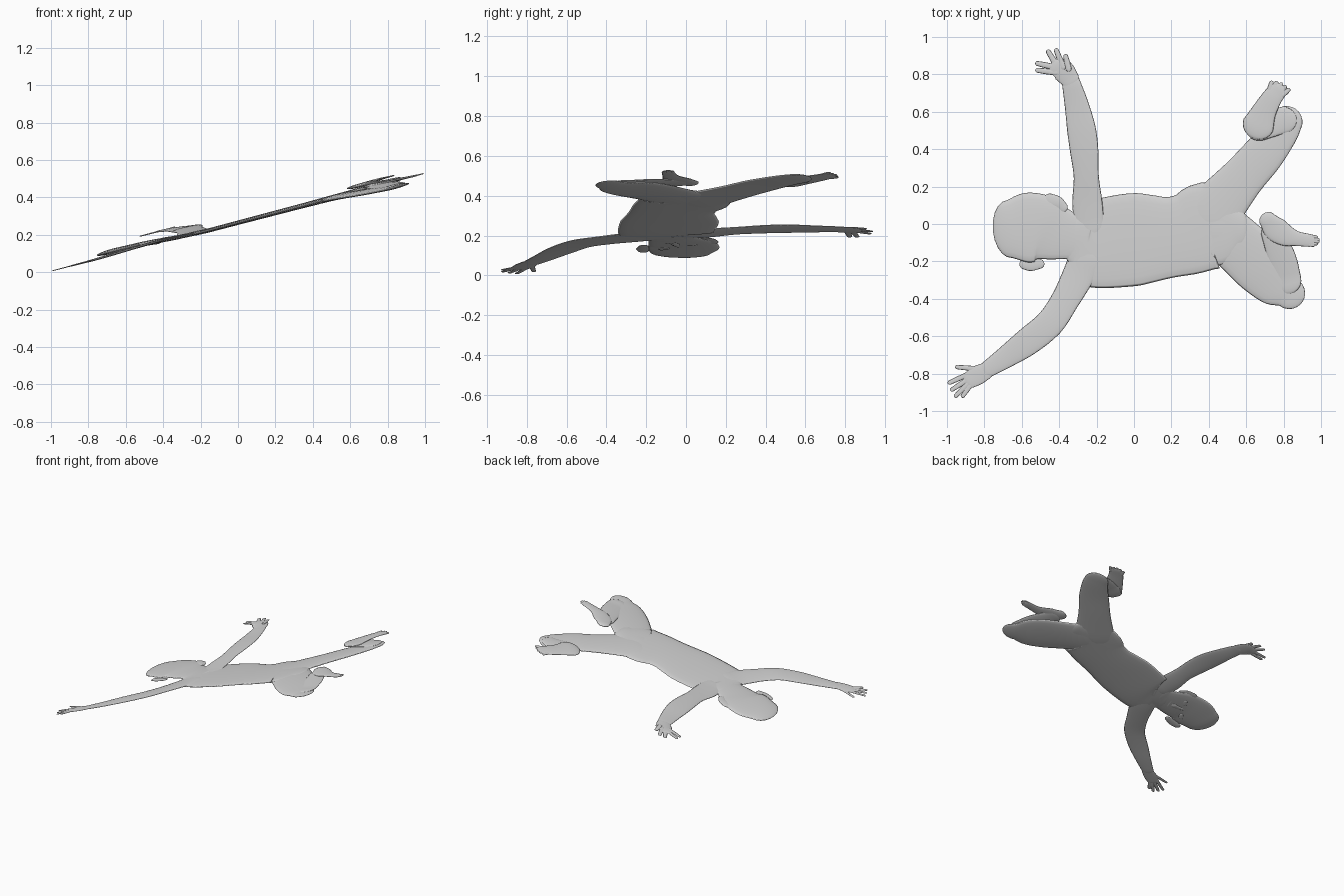
import bpy, bmesh, math
from mathutils import Vector

if "Cube" in bpy.data.objects:
    bpy.data.objects.remove(bpy.data.objects["Cube"])

grey = bpy.data.materials.new("plain grey")
grey.use_nodes = True
GREY = (0.65, 0.65, 0.65, 1)
grey.diffuse_color = GREY
grey.node_tree.nodes["Principled BSDF"].inputs["Base Color"].default_value = GREY


def slope(x):
    """Height of the tilted plane that the flattened figure lies in."""
    return 0.265 + 0.262 * x


def spline(a, b, c, d, t):
    return 0.5 * (2 * b + (c - a) * t + (2 * a - 5 * b + 4 * c - d) * t * t
                  + (3 * b - a - 3 * c + d) * t ** 3)


def limb(name, stations, thick, cap=1.0, steps=4, segs=20):
    """Flat rounded loft. Station: x, y, half width, lift off the plane.
    thick: half thickness at start and end."""
    pts = [Vector(s) for s in stations]
    ext = [2 * pts[0] - pts[1]] + pts + [2 * pts[-1] - pts[-2]]
    path = []
    for i in range(len(pts) - 1):
        for k in range(steps):
            path.append(spline(*ext[i:i + 4], k / steps))
    path.append(pts[-1])
    n = len(path)
    rings = []  # x, y, side x, side y, half width, lift, half thickness
    for i, p in enumerate(path):
        d = path[min(i + 1, n - 1)] - path[max(i - 1, 0)]
        t = Vector((d[0], d[1])).normalized()
        th = thick[0] + (thick[1] - thick[0]) * i / (n - 1)
        ring = (p[0], p[1], t, p[2], p[3], th)
        ends = [1, 2, 3, 4, 5]
        if i == 0:
            for k in reversed(ends):
                a = k * math.radians(17.5)
                o = p[2] * cap * math.sin(a)
                rings.append((p[0] - t.x * o, p[1] - t.y * o, t,
                              p[2] * math.cos(a), p[3], th * math.cos(a)))
        rings.append(ring)
        if i == n - 1:
            for k in ends:
                a = k * math.radians(17.5)
                o = p[2] * cap * math.sin(a)
                rings.append((p[0] + t.x * o, p[1] + t.y * o, t,
                              p[2] * math.cos(a), p[3], th * math.cos(a)))
    bm = bmesh.new()
    loops = []
    for x, y, t, w, lift, th in rings:
        loop = []
        for k in range(segs):
            a = 2 * math.pi * k / segs
            vx, vy = x - t.y * w * math.cos(a), y + t.x * w * math.cos(a)
            loop.append(bm.verts.new((vx, vy, slope(vx) + lift + th * math.sin(a))))
        loops.append(loop)
    for a, b in zip(loops, loops[1:]):
        for k in range(segs):
            j = (k + 1) % segs
            bm.faces.new((a[k], a[j], b[j], b[k]))
    bm.faces.new(loops[0])
    bm.faces.new(loops[-1])
    bmesh.ops.recalc_face_normals(bm, faces=bm.faces)
    me = bpy.data.meshes.new(name)
    bm.to_mesh(me)
    bm.free()
    me.shade_smooth()
    me.materials.append(grey)
    ob = bpy.data.objects.new(name, me)
    bpy.context.collection.objects.link(ob)
    return ob


def digits(name, pairs, lift, width, th):
    """Fingers or toes, each from a root to a tip."""
    for i, (x0, y0, x1, y1) in enumerate(pairs):
        mid = ((x0 + x1) / 2, (y0 + y1) / 2)
        limb(f"{name}_{i + 1}", [(x0, y0, width, lift), (*mid, width, lift),
                                 (x1, y1, width * 0.85, lift)],
             (th, th * 0.8), steps=2, segs=10)


# Torso
limb("torso", [(-.33, -.07, .12, .008), (-.28, -.085, .16, .005), (-.24, -.1, .225, .003),
               (-.17, -.103, .24, 0), (0, -.083, .248, 0), (.1, -.077, .233, 0),
               (.2, -.07, .215, 0), (.3, -.05, .22, 0), (.4, -.01, .235, 0),
               (.48, -.02, .2, 0), (.55, -.015, .12, 0)], (.010, .015), cap=.5)

# Head with ears
limb("head", [(-.665, -.027, .155, .024), (-.58, -.02, .185, .022), (-.5, -.02, .178, .02),
              (-.42, -.045, .15, .014), (-.34, -.065, .125, .009),
              (-.3, -.07, .12, .006)], (.013, .010), cap=.58)
limb("left_ear", [(-.45, .125, .038, .02), (-.41, .115, .034, .02),
                  (-.38, .09, .026, .018)], (.006, .005))
limb("right_ear", [(-.585, -.215, .028, .012), (-.55, -.218, .033, .012),
                   (-.505, -.213, .026, .012)], (.006, .005))

# Face on the underside
for side, x, y in (("left", -.46, .03), ("right", -.54, -.11)):
    limb(side + "_eye", [(x - .008, y - .014, .014, .0095), (x, y, .018, .0095),
                         (x + .008, y + .014, .014, .0095)], (.004, .004))
limb("nose", [(-.49, -.04, .012, .009), (-.455, -.05, .018, .006),
              (-.43, -.055, .022, .004)], (.004, .006))
limb("mouth", [(-.405, -.1, .008, .005), (-.392, -.065, .012, .004),
               (-.38, -.03, .008, .005)], (.004, .004))

# Arms
limb("left_arm", [(-.24, 0, .08, .005), (-.25, .12, .08, .014), (-.255, .25, .067, .026),
                  (-.265, .38, .075, .036), (-.28, .5, .077, .043), (-.305, .63, .065, .048),
                  (-.335, .75, .05, .055)], (.010, .006))
limb("left_palm", [(-.34, .77, .05, .056), (-.38, .82, .06, .061),
                   (-.42, .84, .045, .065)], (.006, .005), cap=.7)
digits("left_finger", [(-.35, .83, -.365, .895), (-.38, .84, -.415, .927),
                       (-.41, .84, -.457, .92), (-.43, .84, -.515, .858),
                       (-.42, .81, -.515, .822)], .065, .0155, .004)

limb("right_arm", [(-.26, -.19, .09, .004), (-.3, -.28, .085, .004), (-.37, -.41, .075, .008),
                   (-.45, -.53, .076, .012), (-.57, -.63, .074, .01), (-.69, -.715, .058, .005),
                   (-.78, -.775, .045, .003)], (.010, .006))
limb("right_palm", [(-.79, -.785, .045, .003), (-.84, -.81, .052, .003),
                    (-.88, -.835, .045, .003)], (.005, .004), cap=.6)
digits("right_finger", [(-.83, -.775, -.945, -.765), (-.88, -.8, -.985, -.848),
                        (-.88, -.825, -.972, -.885), (-.88, -.845, -.952, -.918),
                        (-.87, -.855, -.915, -.918)], .003, .0135, .003)

# Legs
limb("left_thigh", [(.42, .06, .15, 0), (.575, .24, .118, .003), (.69, .37, .11, .006),
                    (.78, .485, .095, .006), (.815, .545, .086, .006)], (.015, .010))
limb("left_calf", [(.80, .555, .07, .014), (.74, .545, .078, .02), (.67, .525, .08, .026)],
     (.008, .008))
limb("left_foot", [(.665, .53, .085, .03), (.695, .6, .066, .032), (.735, .67, .055, .034),
                   (.765, .71, .05, .034)], (.010, .006), cap=.9)
digits("left_toe", [(.725, .72, .735, .755), (.745, .72, .761, .754), (.77, .715, .786, .746),
                    (.785, .7, .806, .732), (.795, .69, .825, .716)], .034, .0135, .005)

limb("right_thigh", [(.46, -.03, .15, 0), (.56, -.115, .15, -.004), (.68, -.225, .155, -.014),
                     (.77, -.32, .13, -.024), (.83, -.37, .085, -.03)], (.015, .010))
limb("right_calf", [(.82, -.3, .075, -.022), (.79, -.18, .075, -.008), (.74, -.05, .06, .006)],
     (.009, .008))
limb("right_foot", [(.715, .02, .047, .012), (.755, -.025, .065, .01), (.81, -.06, .058, .008),
                    (.87, -.078, .04, .006), (.94, -.088, .034, .003)], (.010, .005), cap=.9)
digits("right_toe", [(.94, -.064, .975, -.07), (.945, -.078, .985, -.084),
                     (.945, -.09, .984, -.095), (.94, -.102, .975, -.106),
                     (.93, -.11, .96, -.114)], .003, .0095, .004)
